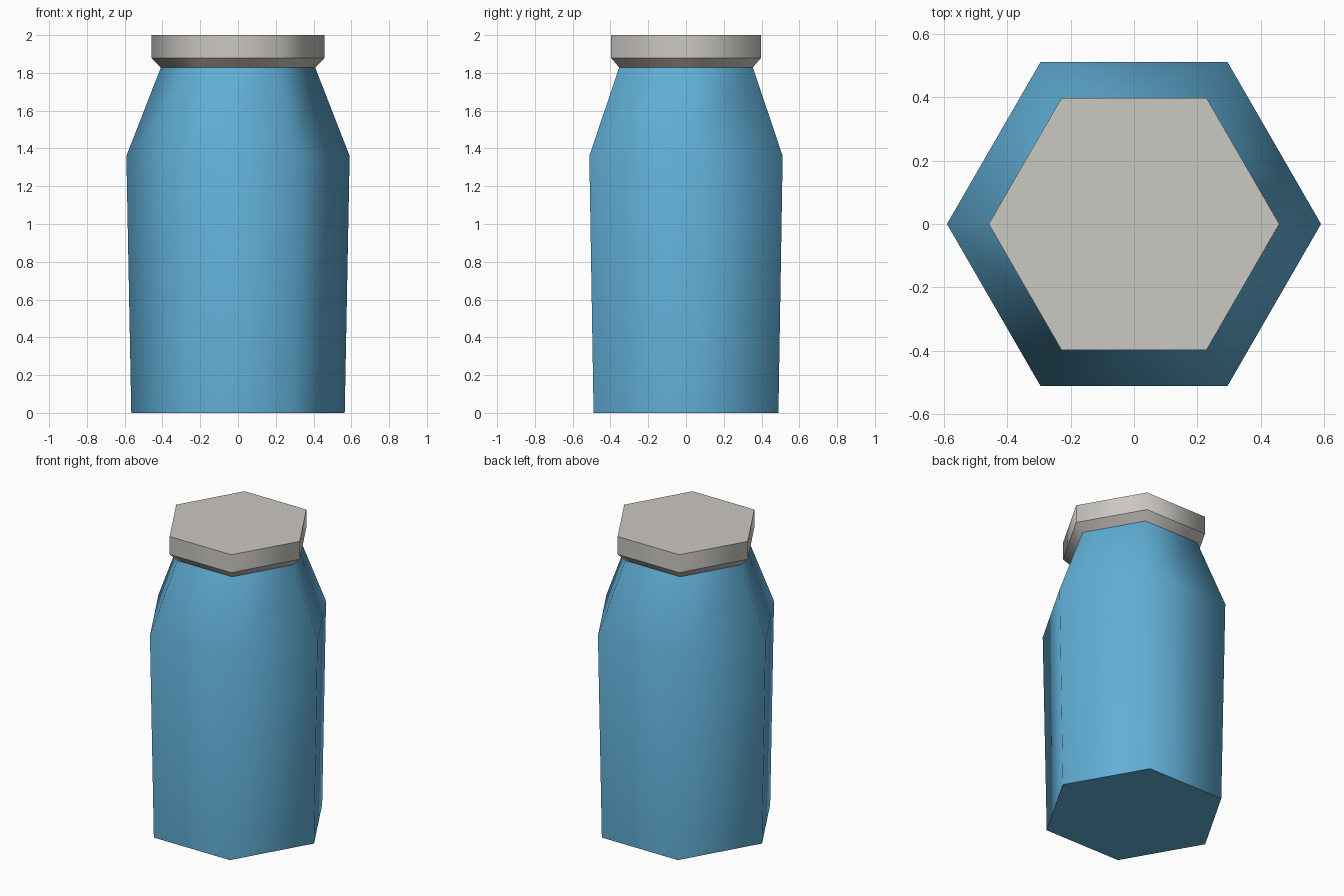
import bpy, bmesh, math

if "Cube" in bpy.data.objects:
    bpy.data.objects.remove(bpy.data.objects["Cube"])

SIDES = 6


def material(name, rgb):
    m = bpy.data.materials.new(name)
    m.diffuse_color = (*rgb, 1)
    m.use_nodes = True
    m.node_tree.nodes["Principled BSDF"].inputs["Base Color"].default_value = m.diffuse_color
    return m


def hex_part(name, profile, mat, sharp_levels, cap_bottom=True, cap_top=True):
    """Stack hexagonal rings given as (radius, z); corners point along x."""
    bm = bmesh.new()
    rings = []
    for r, z in profile:
        rings.append([bm.verts.new((r * math.cos(i * math.tau / SIDES),
                                    r * math.sin(i * math.tau / SIDES), z))
                      for i in range(SIDES)])
    for a, b in zip(rings, rings[1:]):
        for i in range(SIDES):
            j = (i + 1) % SIDES
            bm.faces.new((a[i], a[j], b[j], b[i]))
    if cap_bottom:
        bm.faces.new(rings[0][::-1])
    if cap_top:
        bm.faces.new(rings[-1])
    # sides shade round, chosen horizontal rims stay crisp
    for f in bm.faces:
        f.smooth = True
    for k in sharp_levels:
        ring = set(rings[k])
        for e in bm.edges:
            if e.verts[0] in ring and e.verts[1] in ring:
                e.smooth = False
    mesh = bpy.data.meshes.new(name)
    bm.to_mesh(mesh)
    bm.free()
    mesh.materials.append(mat)
    ob = bpy.data.objects.new(name, mesh)
    bpy.context.collection.objects.link(ob)
    return ob


blue = material("jar blue", (0.12, 0.43, 0.68))
grey = material("lid warm grey", (0.60, 0.58, 0.54))

# Jar body: slight outward taper, then sloping shoulder
hex_part("jar_body", [(0.565, 0), (0.591, 1.36), (0.408, 1.83)], blue,
         sharp_levels=(0, 2), cap_top=False)

# Lid: chamfered lower rim and straight band
hex_part("lid", [(0.408, 1.828), (0.459, 1.88), (0.459, 2.0)], grey,
         sharp_levels=(0, 1, 2))
